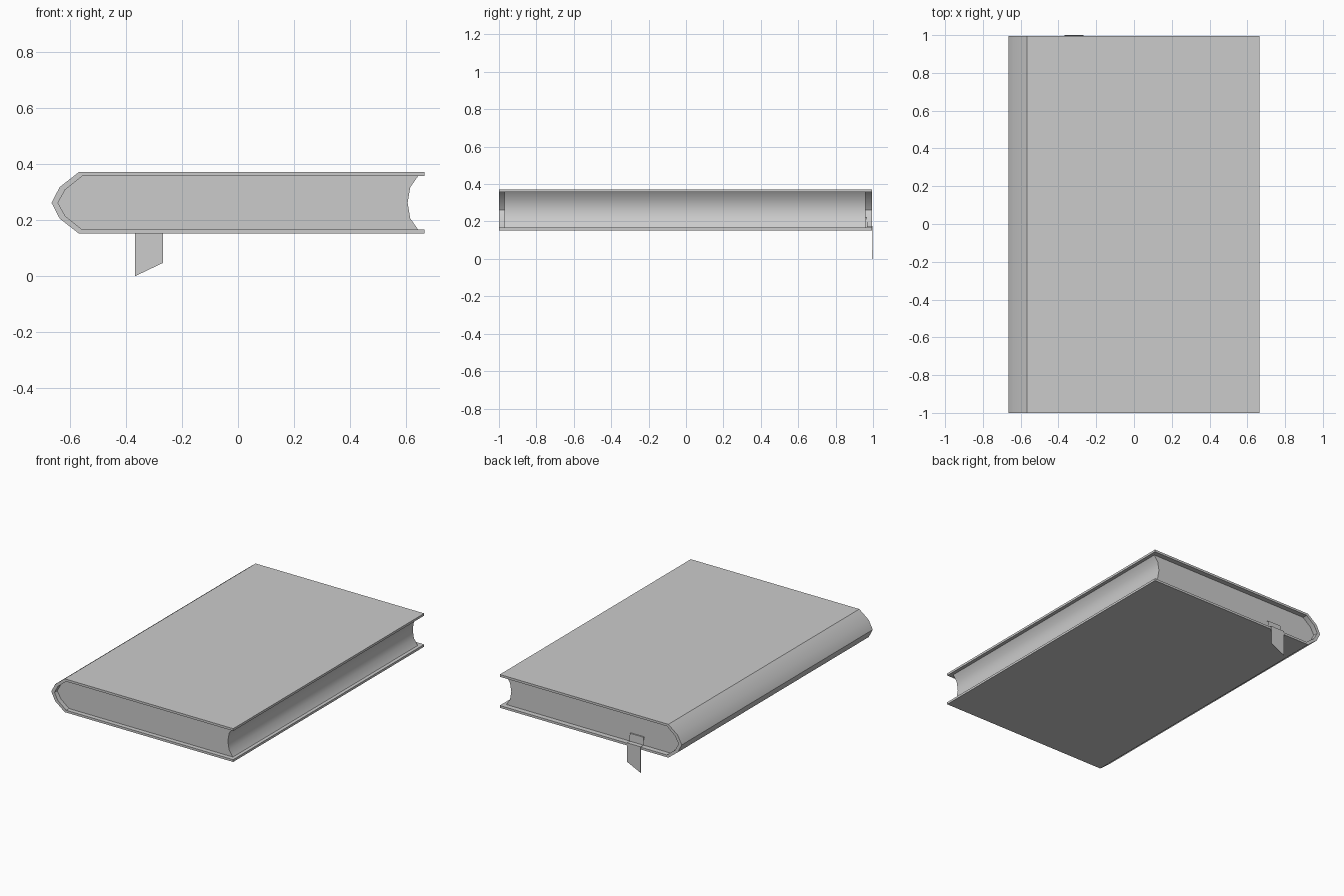
import bpy
import bmesh
import math

cube = bpy.data.objects.get("Cube")
if cube:
    bpy.data.objects.remove(cube, do_unlink=True)

grey = bpy.data.materials.new("plain grey")
grey.use_nodes = True
grey.diffuse_color = (0.6, 0.6, 0.6, 1)
grey.node_tree.nodes["Principled BSDF"].inputs["Base Color"].default_value = (0.6, 0.6, 0.6, 1)

MID = 0.262                     # height of the book's middle plane
BACK = 0.994                    # back edge of the cover


def finish(name, bm):
    bmesh.ops.recalc_face_normals(bm, faces=bm.faces)
    mesh = bpy.data.meshes.new(name)
    bm.to_mesh(mesh)
    bm.free()
    mesh.materials.append(grey)
    obj = bpy.data.objects.new(name, mesh)
    bpy.context.collection.objects.link(obj)
    bpy.ops.object.select_all(action='DESELECT')
    obj.select_set(True)
    bpy.context.view_layer.objects.active = obj
    return obj


def extrude_profile(name, points, y0, y1):
    """Solid with an x-z outline running from y0 to y1."""
    bm = bmesh.new()
    face = bm.faces.new([bm.verts.new((x, y0, MID + z)) for x, z in points])
    moved = bmesh.ops.extrude_face_region(bm, geom=[face])["geom"]
    bmesh.ops.translate(bm, vec=(0, y1 - y0, 0),
                        verts=[v for v in moved if isinstance(v, bmesh.types.BMVert)])
    finish(name, bm)
    bpy.ops.object.shade_smooth_by_angle(angle=math.radians(35))


def mirrored(half):
    """Complete a top-half outline whose last point lies on the middle plane."""
    return half + [(x, -z) for x, z in reversed(half[:-1])]


# Cover: two boards joined by a rounded spine, one continuous shell
outer = mirrored([(0.665, 0.11), (-0.567, 0.11), (-0.636, 0.056), (-0.665, 0)])
inner = mirrored([(0.665, 0.095), (-0.556, 0.095), (-0.616, 0.047), (-0.642, 0)])
extrude_profile("cover", outer + inner[::-1], -1, BACK)

# Page block: rounded at the spine, hollow at the fore edge
spine_side = mirrored([(-0.556, 0.095), (-0.616, 0.047), (-0.642, 0)])
fore_edge = mirrored([(0.642, 0.095), (0.614, 0.055), (0.605, 0)])
extrude_profile("page_block", spine_side + fore_edge[::-1], -0.97, 0.96)

# Ribbon bookmark: leaves the pages, crosses the cover edge and hangs down
path = [(0.955, 0.222), (0.967, 0.222), (0.969, 0.171), (0.998, 0.171), (0.998, 0)]
bm = bmesh.new()
rows = [[bm.verts.new((x, y, z)) for x in (-0.368, -0.267)] for y, z in path]
rows[-1][1].co.z = 0.048        # slanted cut at the tip
for a, b in zip(rows, rows[1:]):
    bm.faces.new((a[0], a[1], b[1], b[0]))
ribbon = finish("ribbon_bookmark", bm)
solid = ribbon.modifiers.new("thickness", 'SOLIDIFY')
solid.thickness = 0.003
solid.offset = 0
